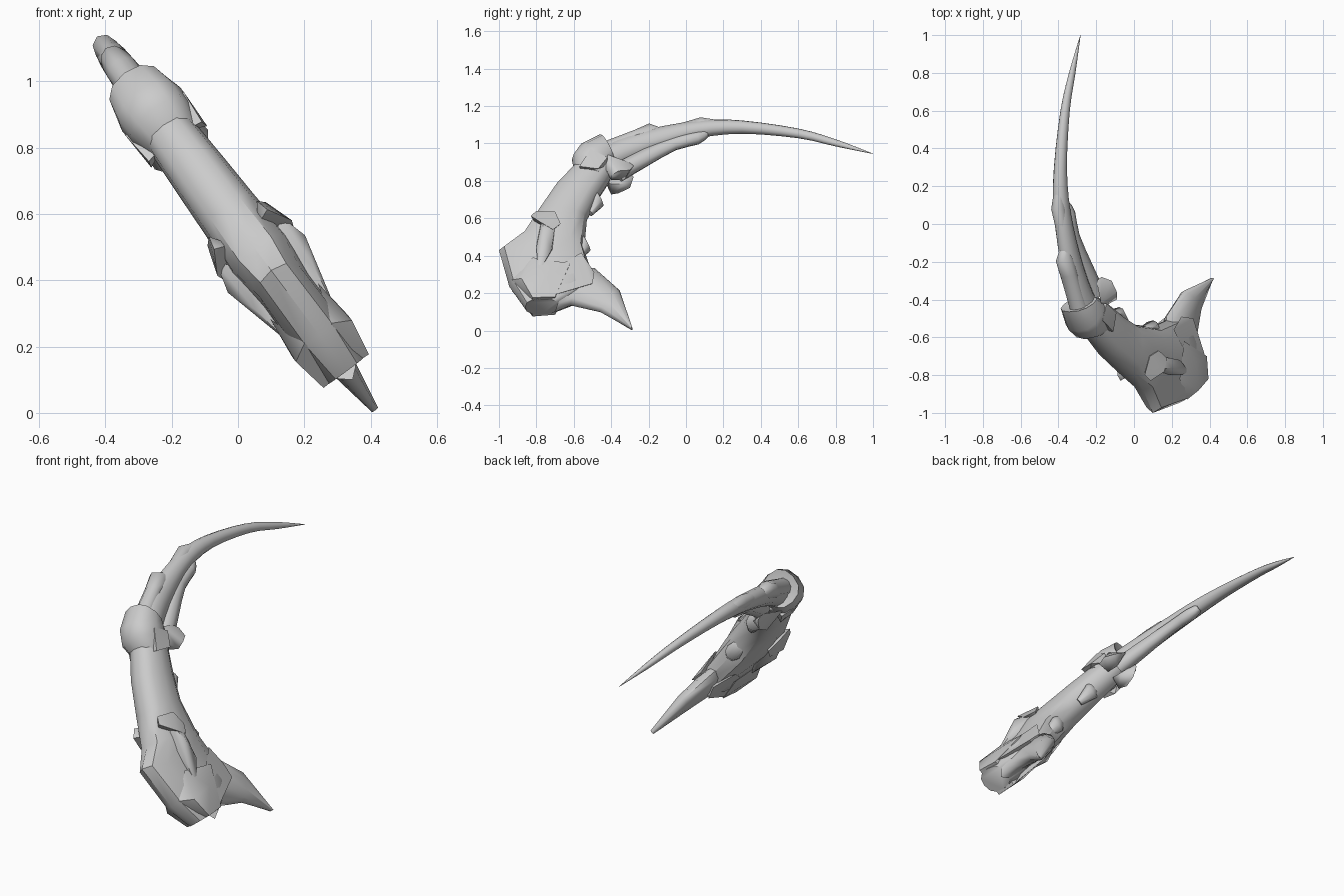
import bpy, bmesh, math
from mathutils import Vector

# The whole horn lies in a tilted plane: d climbs the plane, n is its normal
D, N, ORIGIN = Vector((-0.597, 0, 0.802)), Vector((0.802, 0, 0.597)), Vector((0.42, 0, 0))
mat = bpy.data.materials.new("bone grey")
mat.diffuse_color = (0.6, 0.6, 0.6, 1)


def place(y, u, w):
    return ORIGIN + D * u + N * w + Vector((0, y, 0))


def finish(name, bm, angle=35):
    bmesh.ops.remove_doubles(bm, verts=bm.verts, dist=0.0005)
    bmesh.ops.recalc_face_normals(bm, faces=bm.faces)
    me = bpy.data.meshes.new(name)
    bm.to_mesh(me)
    bm.free()
    me.materials.append(mat)
    ob = bpy.data.objects.new(name, me)
    bpy.context.collection.objects.link(ob)
    bpy.ops.object.select_all(action='DESELECT')
    ob.select_set(True)
    bpy.context.view_layer.objects.active = ob
    bpy.ops.object.shade_smooth_by_angle(angle=math.radians(angle))


def smooth_rows(rows, steps):
    out = []
    for i in range(len(rows) - 1):
        p = [rows[max(0, min(len(rows) - 1, i + k))] for k in (-1, 0, 1, 2)]
        for s in range(steps):
            t = s / steps
            out.append([0.5 * (2 * b + (c - a) * t + (2 * a - 5 * b + 4 * c - e) * t * t
                               + (3 * b - a - 3 * c + e) * t ** 3) for a, b, c, e in zip(*p)])
    return out + [list(rows[-1])]


def loft(name, rows, sides=12, k=1.0, power=1.0, steps=1, angle=45):
    """Rows: outer y,z, inner y,z (side-view readings) and half thickness."""
    bm, rings = bmesh.new(), []
    for oy, oz, iy, iz, b in smooth_rows(rows, steps):
        cy, cu = (oy + iy) / 2, (oz + iz) / 2 / D.z
        ay, au = (oy - iy) / 2, (oz - iz) / 2 / D.z * k
        ring = []
        for j in range(sides):
            t = 2 * math.pi * j / sides
            c, s = math.cos(t), math.sin(t)
            c = math.copysign(abs(c) ** power, c)
            s = math.copysign(abs(s) ** power, s)
            ring.append(bm.verts.new(place(cy + ay * c, cu + au * c, b * s)))
        rings.append(ring)
    for r, q in zip(rings, rings[1:]):
        for j in range(sides):
            m = (j + 1) % sides
            bm.faces.new((r[j], r[m], q[m], q[j]))
    bm.faces.new(rings[0])
    bm.faces.new(rings[-1])
    finish(name, bm, angle)


def hull_pair(name, pts, angle=55):
    """Convex lump from (y, u, w) points, mirrored to both sides of the plane."""
    for side, tag in ((1, "upper"), (-1, "lower")):
        bm = bmesh.new()
        for y, u, w in pts:
            bm.verts.new(place(y, u, w * side))
        bmesh.ops.convex_hull(bm, input=bm.verts)
        finish(name + "_" + tag, bm, angle)


# Flared base and shaft
loft("shaft", [(-0.86, 0.125, -0.68, 0.13, 0.07), (-0.945, 0.235, -0.51, 0.22, 0.09),
               (-1.0, 0.43, -0.49, 0.275, 0.085), (-0.88, 0.50, -0.545, 0.43, 0.105),
               (-0.80, 0.62, -0.53, 0.59, 0.095), (-0.70, 0.765, -0.48, 0.69, 0.088),
               (-0.58, 0.89, -0.41, 0.80, 0.08), (-0.50, 0.96, -0.38, 0.86, 0.07)],
     power=0.8, angle=40)

# Long tapering blade
loft("blade", [(-0.53, 0.94, -0.42, 0.84, 0.065), (-0.38, 1.02, -0.31, 0.90, 0.058),
               (-0.20, 1.075, -0.15, 0.965, 0.05), (0.08, 1.122, 0.06, 1.03, 0.043),
               (0.3, 1.12, 0.3, 1.055, 0.034), (0.6, 1.078, 0.6, 1.03, 0.024),
               (0.8, 1.022, 0.8, 0.985, 0.016), (1.0, 0.946, 1.0, 0.944, 0.001)],
     k=0.9, steps=3, angle=60)
# Thinner strand hugging the inside of the blade
loft("inner_strand", [(-0.40, 0.88, -0.34, 0.80, 0.05), (-0.25, 0.96, -0.21, 0.875, 0.042),
                      (-0.08, 1.035, -0.05, 0.965, 0.033), (0.05, 1.06, 0.07, 0.998, 0.034),
                      (0.10, 1.075, 0.12, 1.035, 0.02)], sides=8, k=0.9, steps=2, angle=60)
# Overlapping shell on the back of the blade
loft("back_shell", [(-0.47, 0.99, -0.41, 0.92, 0.05), (-0.28, 1.06, -0.25, 1.0, 0.05),
                    (-0.20, 1.10, -0.17, 1.01, 0.045), (-0.14, 1.08, -0.13, 1.03, 0.03)],
     sides=10, angle=60)
loft("back_ridge", [(-0.1, 1.08, -0.09, 1.05, 0.03), (0.08, 1.135, 0.07, 1.06, 0.038),
                    (0.2, 1.115, 0.2, 1.08, 0.025)], sides=8, angle=60)

# Cup-shaped collar round the top of the shaft
loft("collar", [(-0.595, 0.83, -0.43, 0.80, 0.085), (-0.61, 0.915, -0.42, 0.83, 0.107),
                (-0.57, 0.97, -0.39, 0.86, 0.11), (-0.465, 1.025, -0.38, 0.89, 0.095),
                (-0.45, 0.98, -0.39, 0.90, 0.065)], sides=12, power=0.85, angle=40)
# Knuckles on the inside of the collar
hull_pair("collar_knuckle", [(-0.44, 1.05, 0.05), (-0.42, 1.11, 0.085), (-0.40, 0.97, 0.085),
                             (-0.36, 0.99, 0.10), (-0.30, 1.01, 0.08), (-0.28, 1.06, 0.05),
                             (-0.30, 1.09, 0.04), (-0.33, 0.99, 0.02), (-0.40, 0.99, 0.02)], 60)
# Square cheek plates on the sides of the collar
hull_pair("collar_cheek", [(-0.57, 1.02, 0.10), (-0.51, 1.13, 0.11), (-0.42, 1.08, 0.10),
                           (-0.47, 1.0, 0.105), (-0.56, 1.03, 0.04), (-0.42, 1.07, 0.04)], 35)

# Hooked plates on the flanks of the shaft: head and tapering tail
hull_pair("flank_head", [(-0.83, 0.69, 0.10), (-0.80, 0.73, 0.09), (-0.70, 0.71, 0.11),
                         (-0.67, 0.63, 0.11), (-0.71, 0.58, 0.125), (-0.78, 0.62, 0.14),
                         (-0.80, 0.67, 0.05), (-0.69, 0.65, 0.05)])
hull_pair("flank_tail", [(-0.77, 0.65, 0.12), (-0.70, 0.62, 0.11), (-0.76, 0.56, 0.145),
                         (-0.72, 0.45, 0.115), (-0.80, 0.47, 0.11), (-0.79, 0.32, 0.085),
                         (-0.79, 0.6, 0.06), (-0.71, 0.5, 0.06)])
# Blunt flaps at the foot of the base, flush with its flanks
hull_pair("foot_flap", [(-0.82, 0.157, 0.085), (-0.70, 0.165, 0.08), (-0.73, 0.29, 0.105),
                        (-0.88, 0.27, 0.105), (-0.93, 0.30, 0.05), (-0.62, 0.38, 0.09),
                        (-0.82, 0.42, 0.09), (-0.82, 0.16, 0.03), (-0.70, 0.18, 0.03)], 50)
# Rear corner lips of the base
hull_pair("rear_lip", [(-0.70, 0.18, 0.08), (-0.50, 0.265, 0.065), (-0.49, 0.35, 0.05),
                       (-0.56, 0.46, 0.08), (-0.70, 0.35, 0.09), (-0.52, 0.30, 0.0)], 50)

# Pointed heel spur
loft("heel_spur", [(-0.56, 0.33, -0.70, 0.10, 0.055), (-0.49, 0.335, -0.62, 0.135, 0.055),
                   (-0.355, 0.215, -0.46, 0.10, 0.042), (-0.285, 0.008, -0.295, 0.01, 0.012)],
     sides=10, angle=60)
# Small bumps on the inner edge of the shaft
for y, z in ((-0.52, 0.46), (-0.45, 0.70)):
    loft("inner_bump", [(y - 0.07, z - 0.07, y - 0.05, z - 0.08, 0.02),
                        (y - 0.05, z + 0.02, y + 0.01, z - 0.03, 0.045),
                        (y - 0.06, z + 0.08, y - 0.04, z + 0.07, 0.02)], sides=8, angle=70)
